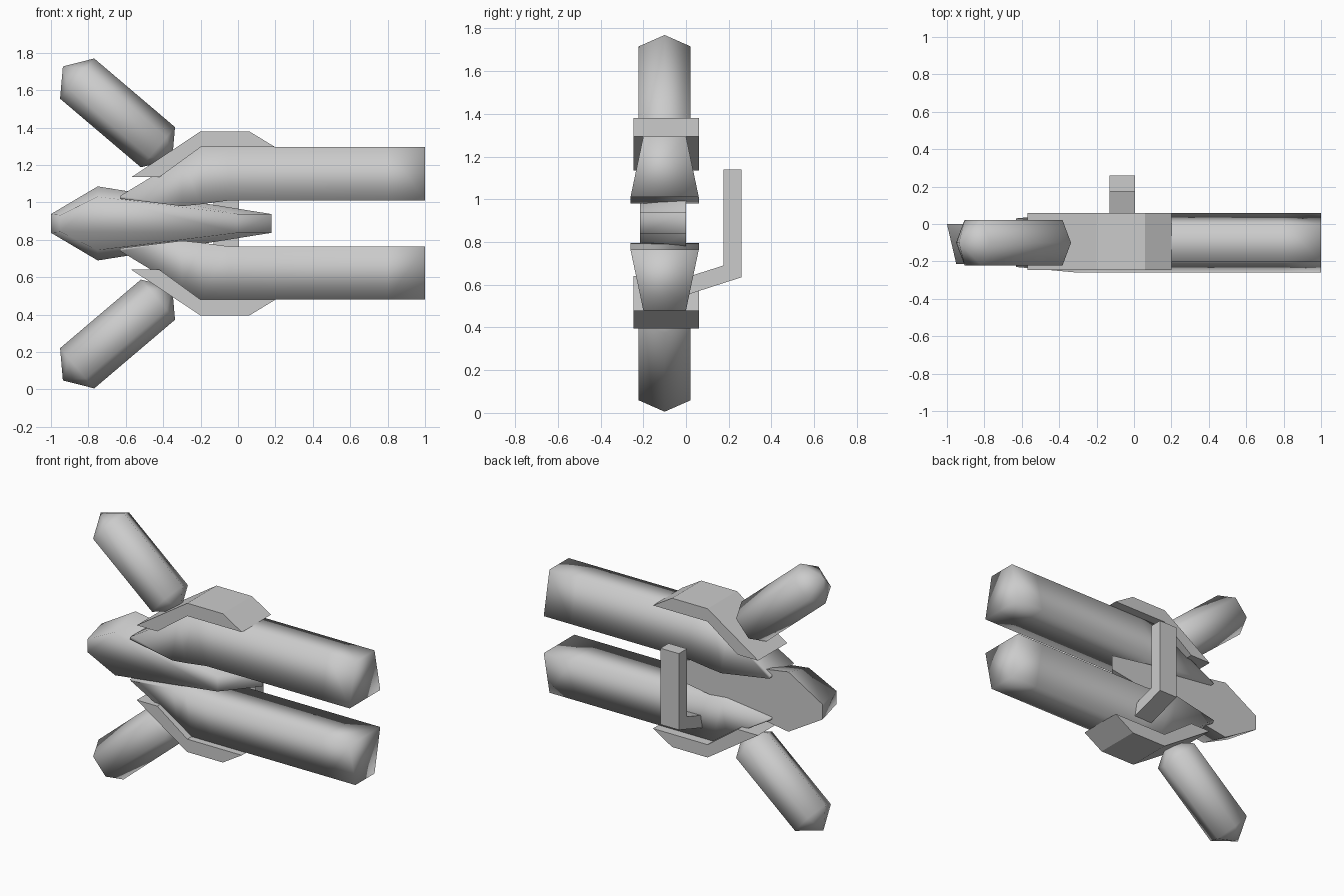
import bpy, bmesh, math
from mathutils import Vector

cube = bpy.data.objects.get("Cube")
if cube:
    bpy.data.objects.remove(cube, do_unlink=True)

MID_Z = 0.8875      # height of the mirror plane
MID_Y = -0.1        # depth of the pod axes

grey = bpy.data.materials.new("hull_grey")
grey.use_nodes = True
grey.diffuse_color = (0.6, 0.6, 0.6, 1)
grey.node_tree.nodes["Principled BSDF"].inputs["Base Color"].default_value = (0.6, 0.6, 0.6, 1)


def loft(name, rings, smooth=True, flip=False, flat_back=False):
    """Skin a series of equal rings; one-point rings become apexes."""
    bm = bmesh.new()
    loops = []
    for ring in rings:
        loops.append([bm.verts.new((x, y, 2 * MID_Z - z if flip else z)) for x, y, z in ring])
    for a, b in zip(loops, loops[1:]):
        n = max(len(a), len(b))
        for i in range(n):
            j = (i + 1) % n
            if len(a) == 1:
                bm.faces.new((a[0], b[j], b[i]))
            elif len(b) == 1:
                bm.faces.new((a[i], a[j], b[0]))
            else:
                bm.faces.new((a[i], a[j], b[j], b[i]))
    for end in (loops[0], loops[-1]):
        if len(end) > 2:
            bm.faces.new(end)
    bmesh.ops.recalc_face_normals(bm, faces=bm.faces)
    for f in bm.faces:
        f.smooth = smooth
        # keep a flat rear panel crisp
        if flat_back and f.normal.y > 0.99:
            f.smooth = False
            for e in f.edges:
                e.smooth = False
    mesh = bpy.data.meshes.new(name)
    bm.to_mesh(mesh)
    bm.free()
    mesh.materials.append(grey)
    obj = bpy.data.objects.new(name, mesh)
    bpy.context.collection.objects.link(obj)
    return obj


def barrel(name, flip):
    # stations: x, inner z, outer z, outer half-depth, inner half-depth
    stations = [(-0.63, 1.02, 1.035, 0.12, 0.13), (-0.3, 0.98, 1.235, 0.1, 0.16),
                (-0.2, 0.99, 1.295, 0.1, 0.16), (-0.05, 1.01, 1.295, 0.1, 0.16),
                (0.8, 1.01, 1.295, 0.1, 0.16), (1.0, 1.01, 1.295, 0.1, 0.16)]
    rings = [[(x, MID_Y - wi, zi), (x, MID_Y + wi, zi), (x, MID_Y + wo, zo), (x, MID_Y - wo, zo)]
             for x, zi, zo, wo, wi in stations]
    loft(name, rings, flip=flip)


def armour(name, flip):
    # thin arched plate over the barrel shoulder
    profile = [(-0.57, 1.135), (-0.2, 1.38), (0.06, 1.38), (0.2, 1.295), (-0.2, 1.295), (-0.42, 1.135)]
    loft(name, [[(x, y, z) for x, z in profile] for y in (-0.245, 0.06)], smooth=False, flip=flip)


def pod(name, flip):
    # six-sided cylinder with a blunt cone at each end
    start, end = Vector((-0.86, MID_Y, 1.662)), Vector((-0.428, MID_Y, 1.295))
    axis = (end - start).normalized()
    side, depth = axis.cross(Vector((0, 1, 0))), Vector((0, 1, 0))

    def ring(c):
        return [c + 0.141 * (side * math.cos(a) + depth * math.sin(a))
                for a in (math.tau * i / 6 for i in range(6))]
    loft(name, [[start - axis * 0.1], ring(start), ring(end), [end + axis * 0.1]], flip=flip)


for word, flip in (("upper", False), ("lower", True)):
    barrel(word + "_barrel", flip)
    armour(word + "_armour_plate", flip)
    pod(word + "_pod", flip)

# central body: flat rear, tapered front
rear = [(-1, 0.05), (-0.75, 0.198), (0.18, 0.05)]
front = [(-0.95, 0.045), (-0.75, 0.143), (0, 0.05)]


def outline(half, y):
    return ([(x, y, MID_Z + h) for x, h in half]
            + [(x, y, MID_Z - h) for x, h in reversed(half)])


loft("central_body", [outline(rear, 0), outline(front, -0.215)], flat_back=True)

# rear handle: sloped arm and upright grip
grip = [(0.26, 1.14), (0.26, 0.635), (-0.02, 0.545), (-0.02, 0.628), (0.175, 0.69), (0.175, 1.14)]
loft("rear_handle", [[(x, y, z) for y, z in grip] for x in (-0.13, 0.005)], smooth=False)
